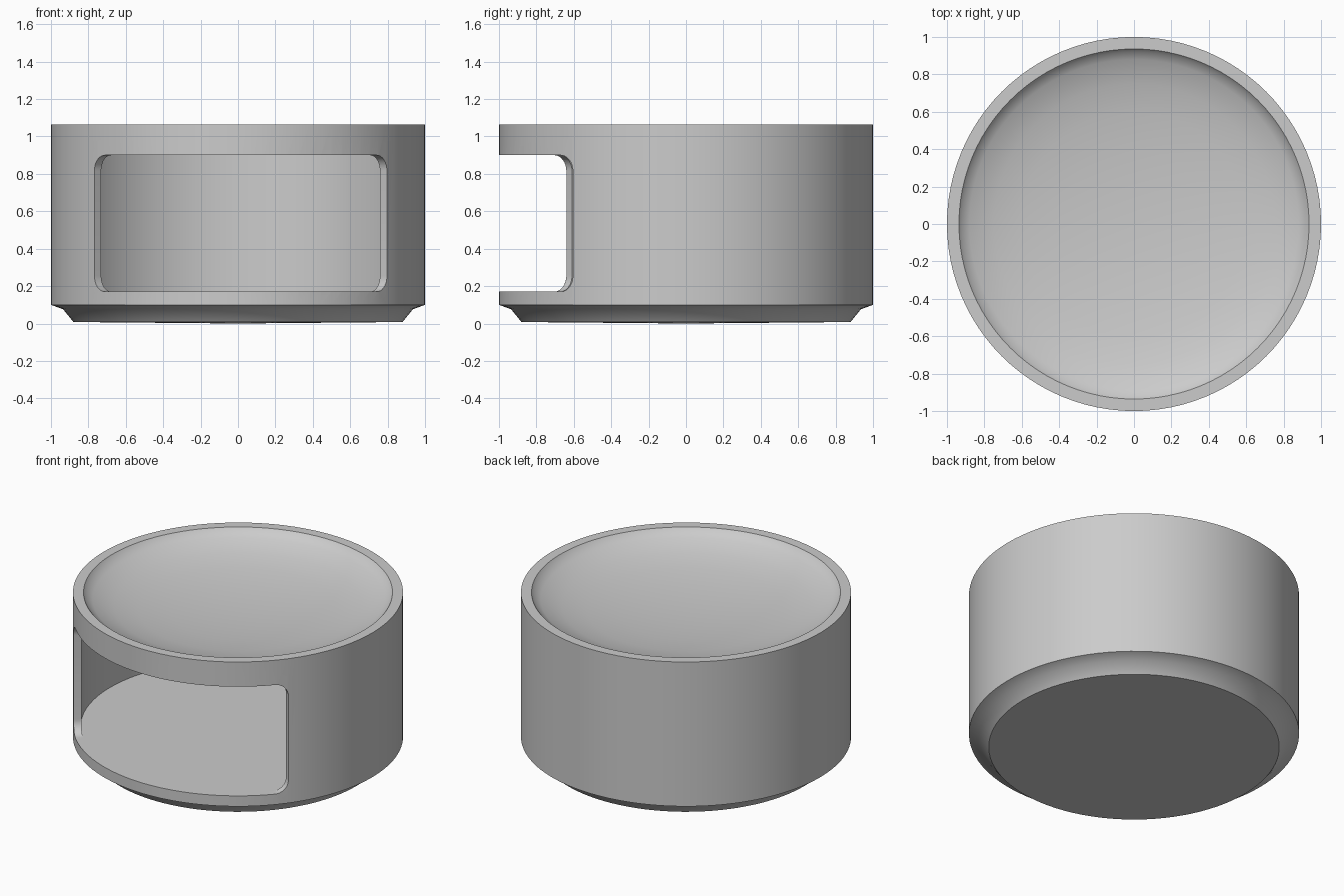
import bpy, bmesh, math

if "Cube" in bpy.data.objects:
    bpy.data.objects.remove(bpy.data.objects["Cube"])

SEG = 96


def finish(name, bm):
    me = bpy.data.meshes.new(name)
    bm.to_mesh(me)
    bm.free()
    ob = bpy.data.objects.new(name, me)
    bpy.context.collection.objects.link(ob)
    return ob


def lathe(name, profile):
    """Revolve (radius, z) points around z; radius 0 closes the end."""
    bm = bmesh.new()
    vs = [bm.verts.new((r, 0, z)) for r, z in profile]
    es = [bm.edges.new(p) for p in zip(vs, vs[1:])]
    bmesh.ops.spin(bm, geom=vs + es, axis=(0, 0, 1), cent=(0, 0, 0),
                   angle=math.tau, steps=SEG, use_duplicate=False)
    bmesh.ops.remove_doubles(bm, verts=bm.verts, dist=1e-5)
    bmesh.ops.recalc_face_normals(bm, faces=bm.faces)
    return finish(name, bm)


def window_cutter(a0, a1, z0, z1, rad):
    """Curved block with radial sides and rounded corners."""
    steps = [math.pi / 2 * i / 8 for i in range(9)]
    corner = [(rad * (1 - math.cos(t)), rad * (1 - math.sin(t))) for t in steps]
    s, e = a0 + rad, a1 - rad
    cols = [(a0 + d, h) for d, h in corner]
    cols += [(s + (e - s) * i / 26, 0) for i in range(1, 26)]
    cols += [(a1 - d, h) for d, h in reversed(corner)]
    bm = bmesh.new()
    rings = []
    for a, inset in cols:
        rings.append([bm.verts.new((r * math.sin(a), -r * math.cos(a), z))
                      for r, z in ((0.85, z0 + inset), (1.15, z0 + inset),
                                   (1.15, z1 - inset), (0.85, z1 - inset))])
    for p, q in zip(rings, rings[1:]):
        for i in range(4):
            j = (i + 1) % 4
            bm.faces.new((p[i], p[j], q[j], q[i]))
    bm.faces.new(rings[0])
    bm.faces.new(rings[-1])
    bmesh.ops.recalc_face_normals(bm, faces=bm.faces)
    return finish("window_cutter", bm)


def subtract(target, cutter):
    cutter.hide_render = True
    mod = target.modifiers.new("cut", 'BOOLEAN')
    mod.object = cutter
    mod.operation = 'DIFFERENCE'
    mod.solver = 'EXACT'
    bpy.context.view_layer.objects.active = target
    bpy.ops.object.modifier_apply(modifier=mod.name)
    bpy.data.objects.remove(cutter)


# Body: chamfered foot, straight wall, flat rim and dished top
body = lathe("body", [(0, 0), (0.88, 0.008), (0.935, 0.076), (1, 0.1),
                      (1, 1.065), (0.936, 1.065), (0.92, 1.045), (0.88, 1.02),
                      (0.75, 0.978), (0.6, 0.95), (0.4, 0.928), (0.2, 0.916), (0, 0.912)])

# Inner chamber, then the front window opening into it
subtract(body, lathe("chamber", [(0, 0.17), (0.953, 0.17), (0.953, 0.9), (0, 0.9)]))
subtract(body, window_cutter(math.radians(-50.2), math.radians(52.8), 0.1702, 0.8998, 0.085))

body.select_set(True)
bpy.ops.object.shade_smooth_by_angle(angle=math.radians(32))
